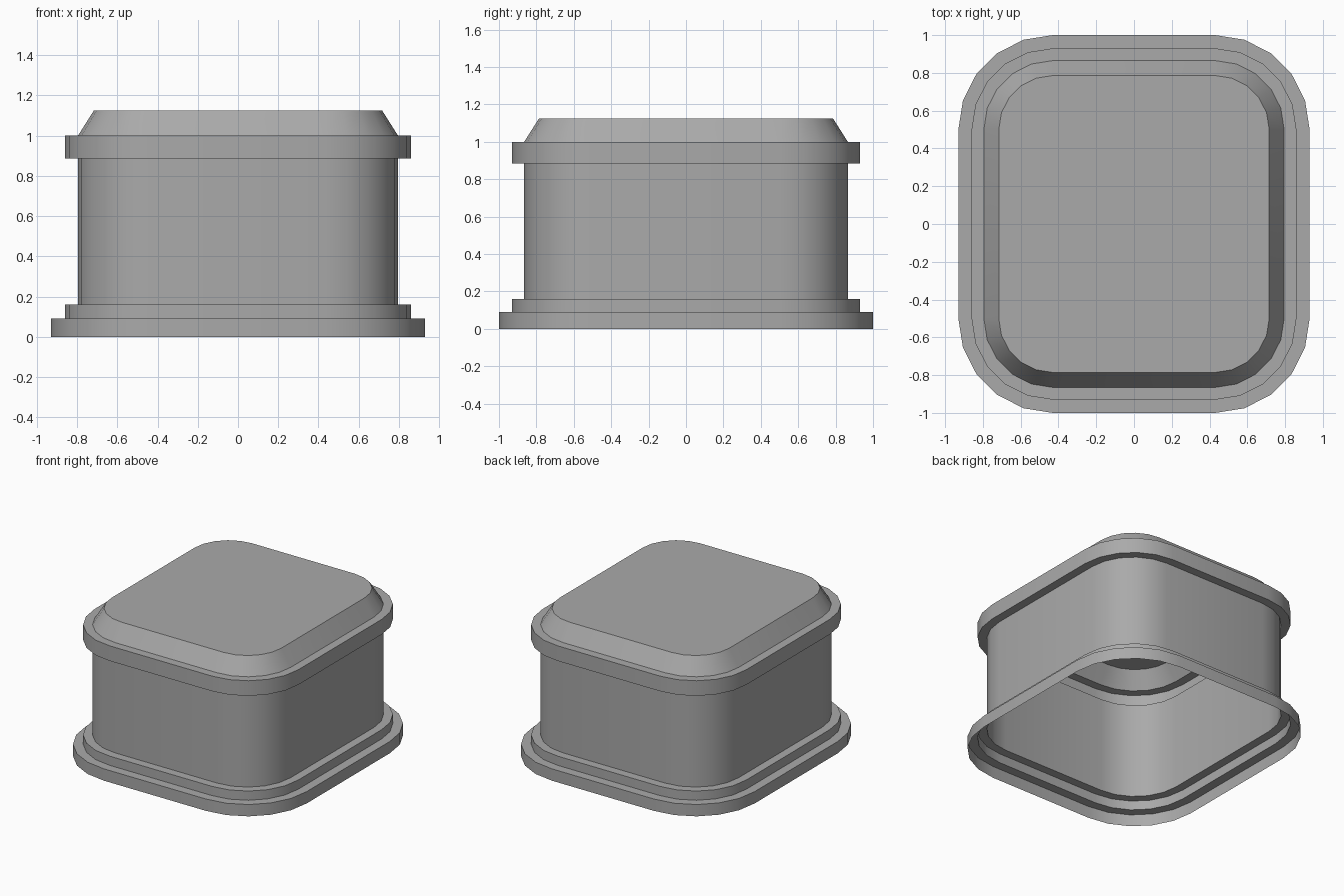
import bpy
import bmesh
from math import sin, cos, pi, radians

if "Cube" in bpy.data.objects:
    bpy.data.objects.remove(bpy.data.objects["Cube"], do_unlink=True)

# One plain grey for the whole shell
GREY = (0.4, 0.4, 0.4, 1.0)
mat = bpy.data.materials.new("plain grey")
mat.use_nodes = True
mat.diffuse_color = GREY
mat.node_tree.nodes["Principled BSDF"].inputs["Base Color"].default_value = GREY

# Corner centres shared by every outline, and facets per rounded corner
CORNER_X, CORNER_Y, FACETS = 0.43, 0.50, 5


def outline(bm, radius, z):
    """Loop of vertices round a rounded rectangle, counter-clockwise."""
    loop = []
    for quarter, (sx, sy) in enumerate([(1, 1), (-1, 1), (-1, -1), (1, -1)]):
        for i in range(FACETS + 1):
            a = (quarter + i / FACETS) * pi / 2
            loop.append(bm.verts.new((sx * CORNER_X + radius * cos(a),
                                      sy * CORNER_Y + radius * sin(a), z)))
    return loop


# Profile from the open bottom up: (corner radius, height)
profile = [
    (0.50, 0.0), (0.50, 0.09),       # bottom flange
    (0.43, 0.09), (0.43, 0.16),      # step above the flange
    (0.365, 0.16), (0.365, 0.885),   # main wall
    (0.43, 0.885), (0.43, 1.0),      # upper band
    (0.365, 1.0), (0.286, 1.125),    # sloping shoulder
]

# Thin shell, open below and closed by the flat lid
bm = bmesh.new()
loops = [outline(bm, r, z) for r, z in profile]
for low, high in zip(loops, loops[1:]):
    for i in range(len(low)):
        j = (i + 1) % len(low)
        bm.faces.new((low[i], low[j], high[j], high[i]))
bm.faces.new(loops[-1])

mesh = bpy.data.meshes.new("lidded_shell")
bm.to_mesh(mesh)
bm.free()
mesh.materials.append(mat)
shell = bpy.data.objects.new("lidded_shell", mesh)
bpy.context.collection.objects.link(shell)

# Smooth round the corners, crisp at every step
bpy.ops.object.select_all(action="DESELECT")
shell.select_set(True)
bpy.context.view_layer.objects.active = shell
bpy.ops.object.shade_smooth_by_angle(angle=radians(30))
